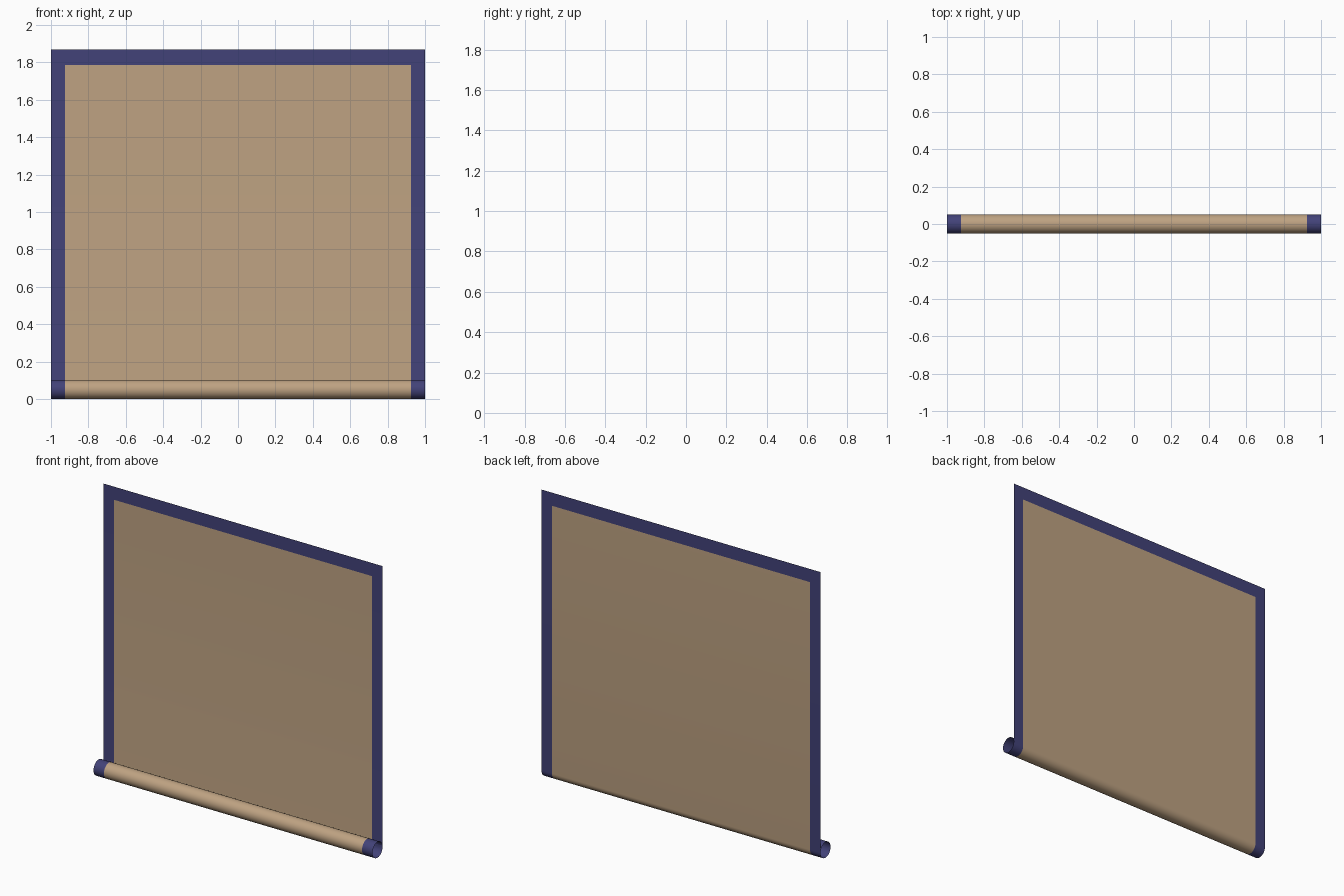
import bpy, bmesh, math

if "Cube" in bpy.data.objects:
    bpy.data.objects.remove(bpy.data.objects["Cube"])


def material(name, rgb):
    m = bpy.data.materials.new(name)
    m.diffuse_color = (*rgb, 1)
    m.use_nodes = True
    m.node_tree.nodes["Principled BSDF"].inputs["Base Color"].default_value = m.diffuse_color
    return m


tan = material("tan cloth", (0.515, 0.362, 0.223))
blue = material("dark blue border", (0.055, 0.055, 0.19))

R = 0.051           # roll radius
TOP = 1.87          # top of the hanging sheet
BAND = 1.785        # lower edge of the top border
STEPS = 36

# Side profile (y, z): straight sheet, then a curl under and round to the front
profile = [(R, TOP), (R, BAND)]
for i in range(STEPS + 1):
    a = -math.radians(350) * i / STEPS
    profile.append((R * math.cos(a), R + R * math.sin(a)))

# Columns across the width: border, centre, border
columns = [-1.0, -0.925, 0.925, 1.0]

bm = bmesh.new()
grid = [[bm.verts.new((x, y, z)) for x in columns] for y, z in profile]
for r in range(len(profile) - 1):
    for c in range(3):
        f = bm.faces.new((grid[r][c], grid[r][c + 1],
                          grid[r + 1][c + 1], grid[r + 1][c]))
        # blue on both sides and along the top
        f.material_index = 1 if c != 1 or r == 0 else 0
        f.smooth = True

mesh = bpy.data.meshes.new("rolled_sheet")
bm.to_mesh(mesh)
bm.free()
mesh.materials.append(tan)
mesh.materials.append(blue)
sheet = bpy.data.objects.new("rolled_sheet", mesh)
bpy.context.collection.objects.link(sheet)
